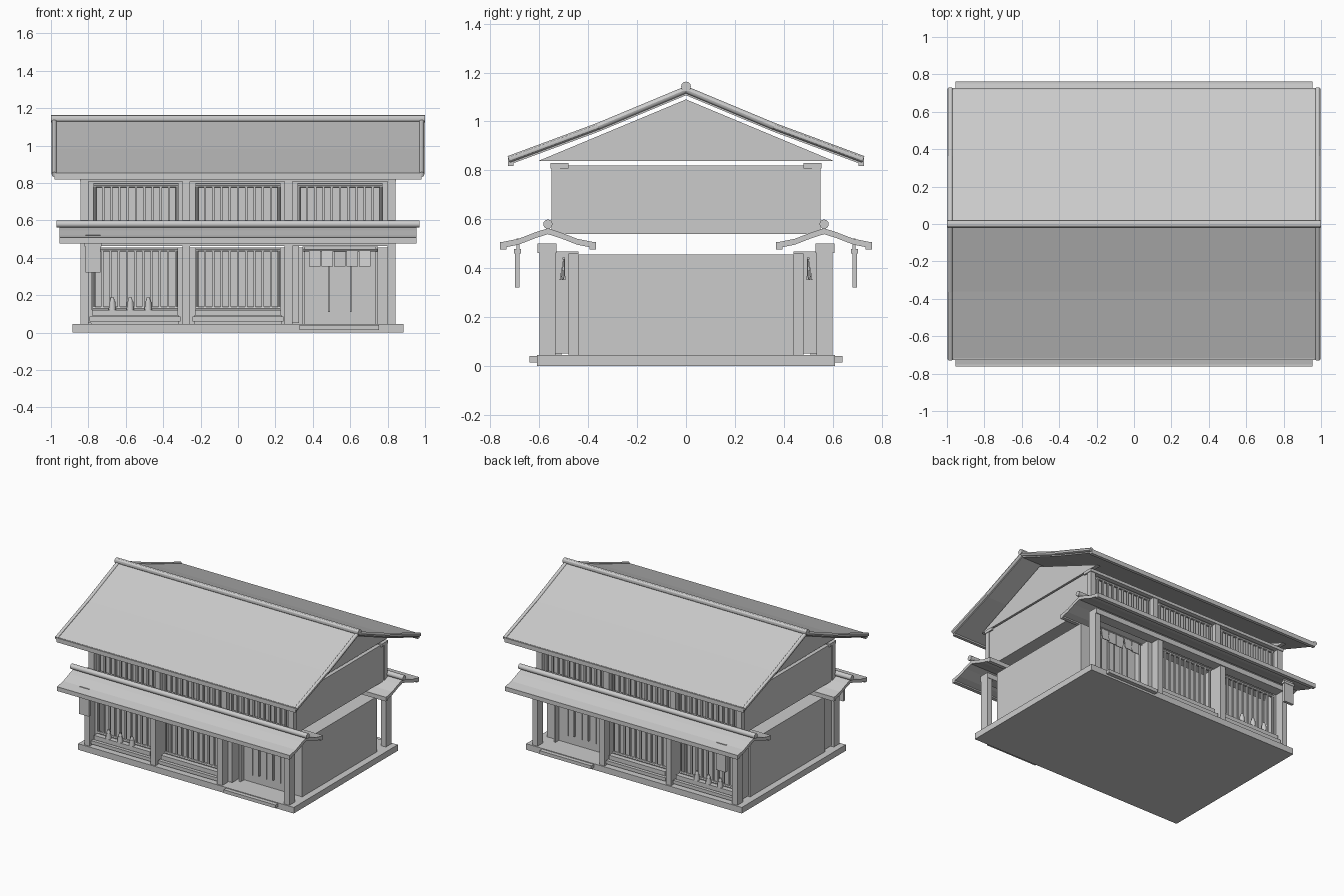
import bpy, bmesh, math
from mathutils import Vector

if "Cube" in bpy.data.objects:
    bpy.data.objects.remove(bpy.data.objects["Cube"])


def finish(name, bm, smooth=False):
    bmesh.ops.recalc_face_normals(bm, faces=bm.faces)
    me = bpy.data.meshes.new(name)
    bm.to_mesh(me)
    bm.free()
    ob = bpy.data.objects.new(name, me)
    bpy.context.collection.objects.link(ob)
    if smooth:
        bpy.context.view_layer.objects.active = ob
        ob.select_set(True)
        bpy.ops.object.shade_smooth_by_angle()
        ob.select_set(False)
    return ob


def prism(name, pts, x0, x1):
    """Extrude a closed (y, z) profile along x."""
    bm = bmesh.new()
    face = bm.faces.new([bm.verts.new((x0, y, z)) for y, z in pts])
    new = bmesh.ops.extrude_face_region(bm, geom=[face])["geom"]
    bmesh.ops.translate(bm, vec=(x1 - x0, 0, 0),
                        verts=[v for v in new if isinstance(v, bmesh.types.BMVert)])
    return finish(name, bm)


def box(name, x0, x1, y0, y1, z0, z1):
    return prism(name, [(y0, z0), (y1, z0), (y1, z1), (y0, z1)], x0, x1)


def rod(name, a, b, r, r2=None, seg=12):
    """Cylinder or cone between two points."""
    a, b = Vector(a), Vector(b)
    bm = bmesh.new()
    bmesh.ops.create_cone(bm, cap_ends=True, segments=seg, radius1=r,
                          radius2=r if r2 is None else r2, depth=(b - a).length)
    ob = finish(name, bm, True)
    ob.location = (a + b) / 2
    ob.rotation_mode = 'QUATERNION'
    ob.rotation_quaternion = (b - a).to_track_quat('Z', 'Y')
    return ob


def roof(name, slope, thick, cy, x):
    """Symmetric roof shell from (offset, top z) points of one slope."""
    top = [(cy - d, z) for d, z in reversed(slope)] + [(cy + d, z) for d, z in slope[1:]]
    return prism(name, top + [(y, z - thick) for y, z in reversed(top)], -x, x)


# Plinth and the two storeys
box("plinth", -.885, .885, -.61, .61, 0, .045)
box("ground_floor_walls", -.835, .835, -.44, .44, .045, .455)
box("upper_floor_walls", -.835, .835, -.515, .515, .54, .82)

# Gable panels under the main roof
for e in (-1, 1):
    prism("gable_panel", [(-.605, .838), (.605, .838), (0, 1.09)], e * .80, e * .83)

# Main roof, ridge, verge rolls and eave boards
roof("main_roof", [(0, 1.135), (.36, .985), (.72, .852)], .028, 0, .98)
rod("main_ridge", (-1, 0, 1.143), (1, 0, 1.143), .02)
for s in (-1, 1):
    box("main_eave_board", -.98, .98, s * .705, s * .728, .818, .85)
    for e in (-1, 1):
        rod("verge_roll", (e * .982, 0, 1.13), (e * .982, s * .36, .98), .014)
        rod("verge_roll", (e * .982, s * .36, .98), (e * .982, s * .725, .845), .014)

for s in (-1, 1):
    # y helper: the back repeats the front, mirrored
    def b(name, x0, x1, y0, y1, z0, z1):
        return box(name, x0, x1, s * y0, s * y1, z0, z1)

    def lattice(name, cx, y, z0, z1):
        for e in (-1, 1):
            rod(name + "_side", (cx + e * .22, s * y, z0), (cx + e * .22, s * y, z1), .008, seg=8)
        for z in (z0 + .008, z1 - .008):
            rod(name + "_rail", (cx - .228, s * y, z), (cx + .228, s * y, z), .011, seg=8)
        for i in range(9):
            x = cx - .176 + i * .044
            b(name + "_bar", x - .006, x + .006, y - .007, y + .007, z0, z1)

    # Pent roof with its ridge and eave boards
    roof("pent_roof", [(0, .563), (.05, .547), (.12, .52), (.19, .506)], .024, s * .565, .955)
    rod("pent_ridge", (-.97, s * .565, .58), (.97, s * .565, .58), .019)
    for d in (-.183, .183):
        b("pent_eave_board", -.955, .955, .565 + d - .013, .565 + d + .013, .476, .507)

    # Posts and beams of both storeys
    for x in (-.82, -.277, .27, .82):
        b("ground_post", x - .021, x + .021, .533, .60, .045, .50)
        b("upper_post", x - .021, x + .021, .515, .55, .54, .82)
    b("ground_beam", -.84, .84, .53, .607, .462, .50)
    b("upper_beam", -.845, .845, .48, .555, .808, .83)

    # Upper lattice windows
    for x in (-.545, 0, .545):
        lattice("upper_lattice", x, .532, .57, .795)

    # Ground lattice windows with stepped sills
    for x in (-.55, 0):
        lattice("ground_lattice", x, .53, .12, .452)
        b("window_sill", x - .23, x + .23, .50, .575, .09, .122)
        b("lower_sill", x - .243, x + .243, .49, .59, .06, .085)
        b("sill_apron", x - .235, x + .235, .51, .54, .045, .09)

    # Bay partitions
    for x in (-.80, -.277, .305):
        b("bay_partition", x - .02, x + .02, .44, .533, .05, .468)

    # Entrance: jambs, door bars, knobs, short curtain and step
    for x in (.352, .742):
        b("door_jamb", x - .007, x + .007, .44, .48, .045, .46)
    b("door_head", .345, .749, .44, .46, .44, .46)
    for x in (.487, .603):
        b("door_bar", x - .005, x + .005, .44, .455, .11, .40)
    for x in (.43, .545, .66):
        b("door_strip", x - .003, x + .003, .44, .447, .10, .43)
    rod("curtain_rod", (.35, s * .50, .44), (.745, s * .50, .44), .006, seg=8)
    for i in range(5):
        x = .38 + i * .067
        lean = .01 * math.sin(i * 2)
        prism("curtain_panel", [(s * .496, .44), (s * .502, .44), (s * (.507 + lean), .352),
                                (s * (.501 + lean), .352)], x, x + .061)
    b("entrance_step", .33, .755, .605, .64, .015, .04)

    # Bottles on the window sill
    for x in (-.672, -.576, -.48):
        rod("bottle_body", (x, s * .558, .122), (x, s * .558, .165), .02, .016)
        rod("bottle_neck", (x, s * .558, .165), (x, s * .558, .188), .014, .008)

    # Hanging sign board
    b("sign_board", -.815, -.735, .68, .70, .32, .475)
    b("sign_rim", -.82, -.73, .675, .703, .46, .478)
    b("sign_hanger", -.815, -.735, .682, .694, .47, .522)
